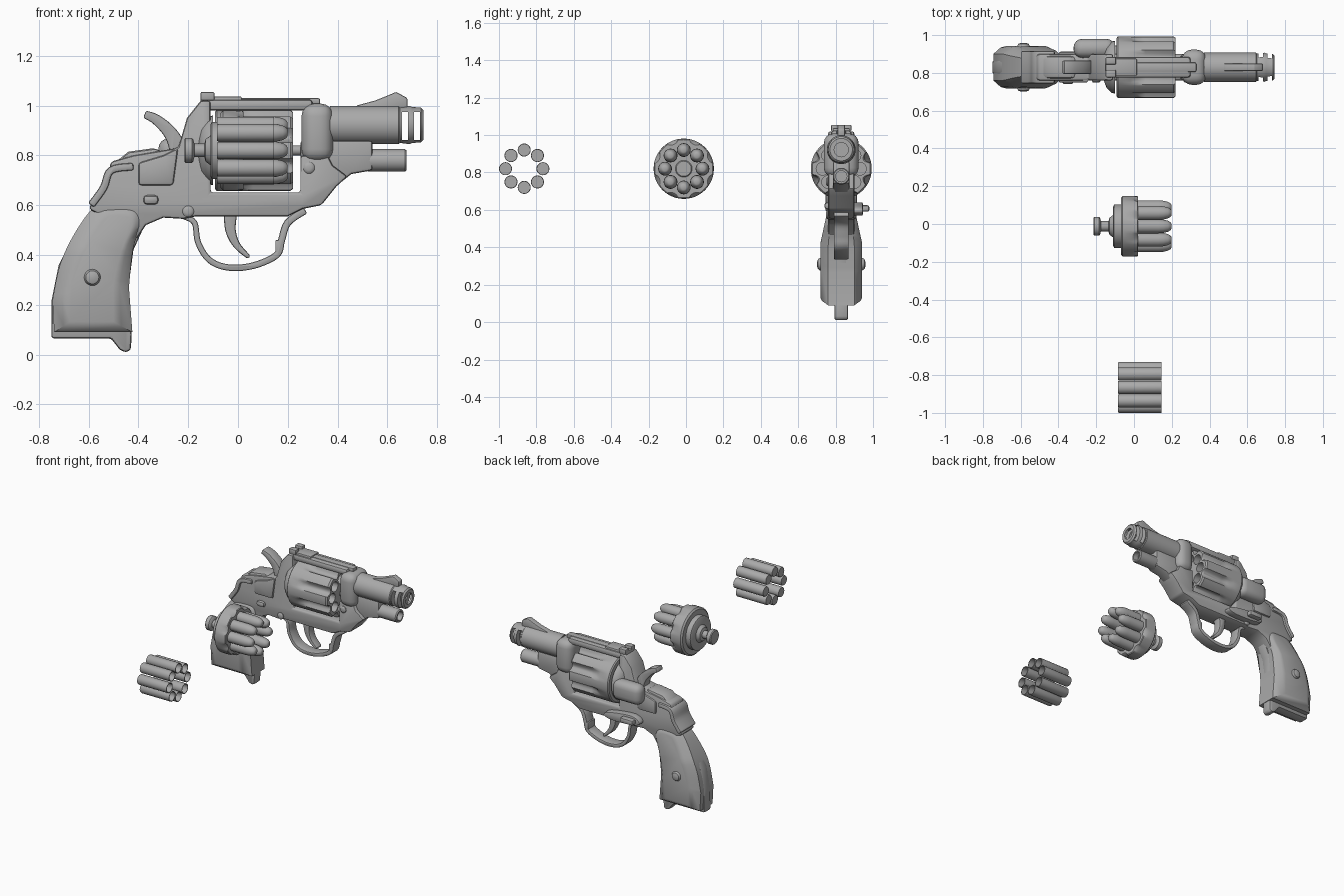
import bpy, bmesh, math
from mathutils import Vector

if "Cube" in bpy.data.objects:
    bpy.data.objects.remove(bpy.data.objects["Cube"])

GY = 0.83            # depth of the revolver's centre plane
CZ = 0.82            # height of the cylinder axis
BZ = 0.922           # height of the barrel axis
steel = bpy.data.materials.new("grey_steel")
steel.diffuse_color = (0.4, 0.4, 0.4, 1)
steel.use_nodes = True
steel.node_tree.nodes["Principled BSDF"].inputs["Base Color"].default_value = steel.diffuse_color


def make(name, bm, bevel=0, segs=2):
    bmesh.ops.recalc_face_normals(bm, faces=bm.faces)
    me = bpy.data.meshes.new(name)
    bm.to_mesh(me)
    bm.free()
    me.materials.append(steel)
    ob = bpy.data.objects.new(name, me)
    bpy.context.collection.objects.link(ob)
    if bevel:
        m = ob.modifiers.new("bevel", 'BEVEL')
        m.width, m.segments, m.limit_method = bevel, segs, 'ANGLE'
        m.angle_limit = math.radians(40)
    return ob


def loft(bm, rings):
    """Skin between equal rings of points and cap both ends."""
    vs = [[bm.verts.new(p) for p in r] for r in rings]
    n = len(vs[0])
    for a, b in zip(vs, vs[1:]):
        for i in range(n):
            j = (i + 1) % n
            bm.faces.new((a[i], a[j], b[j], b[i]))
    bm.faces.new(vs[0])
    bm.faces.new(vs[-1])


def prism(name, pts, half, y=GY, bevel=0.012, segs=2):
    """Side outline (x, z) extruded across the depth."""
    bm = bmesh.new()
    loft(bm, [[(x, y + s * half, z) for x, z in pts] for s in (-1, 1)])
    return make(name, bm, bevel, segs)


def box(name, x0, x1, z0, z1, half, y=GY, bevel=0.01, segs=2):
    return prism(name, [(x0, z0), (x1, z0), (x1, z1), (x0, z1)], half, y, bevel, segs)


def spline(pts, closed=False, n=5):
    """Smooth curve through the given points."""
    p = [Vector(q) for q in pts]
    p = [p[-1]] + p + p[:2] if closed else [p[0]] + p + [p[-1]]
    out = []
    for a, b, c, d in zip(p, p[1:], p[2:], p[3:]):
        for i in range(n):
            t = i / n
            out.append(0.5 * (2 * b + (c - a) * t + (2 * a - 5 * b + 4 * c - d) * t * t
                              + (3 * b - a - 3 * c + d) * t ** 3))
    return out if closed else out + [p[-2]]


def ribbon(name, pts, t0, t1, half, bevel=0.008):
    """Curved strip whose thickness goes from t0 to t1."""
    c = spline(pts)
    left, right = [], []
    for i, p in enumerate(c):
        d = (c[min(i + 1, len(c) - 1)] - c[max(i - 1, 0)]).normalized()
        w = Vector((-d.y, d.x)) * (t0 + (t1 - t0) * i / (len(c) - 1)) / 2
        left.append(p + w)
        right.append(p - w)
    return prism(name, left + right[::-1], half, bevel=bevel)


def turn_into(bm, prof, y, z, n=32, flute=0):
    """Turned solid along x; profile rows are (x, radius[, flute share])."""
    rings = []
    for row in prof:
        f = flute * row[2] if len(row) > 2 else 0
        ring = []
        for i in range(n):
            a = 2 * math.pi * i / n
            r = row[1] - f * max(0, -math.cos(8 * a)) ** 0.7
            ring.append((row[0], y + r * math.cos(a), z + r * math.sin(a)))
        rings.append(ring)
    loft(bm, rings)


def turned(name, prof, y=GY, z=CZ, n=32, flute=0):
    bm = bmesh.new()
    turn_into(bm, prof, y, z, n, flute)
    return make(name, bm)


def ring_of_eight(name, prof, y, ring=0.1, n=20):
    bm = bmesh.new()
    for k in range(8):
        a = k * math.pi / 4
        turn_into(bm, prof, y + ring * math.cos(a), CZ + ring * math.sin(a), n)
    return make(name, bm)


def cut(ob, cutter):
    m = ob.modifiers.new("cut", 'BOOLEAN')
    m.object, m.operation, m.solver = cutter, 'DIFFERENCE', 'EXACT'
    bpy.context.view_layer.objects.active = ob
    bpy.ops.object.modifier_apply(modifier=m.name)
    bpy.data.objects.remove(cutter)


def stud(name, x, z, r, y, out, side):
    """Domed screw head facing along the depth."""
    bm = bmesh.new()
    loft(bm, [[(x + r * k * math.cos(i * math.pi / 10), y + side * d, z + r * k * math.sin(i * math.pi / 10))
               for i in range(20)] for k, d in ((1, -0.03), (1, out * 0.4), (0.8, out * 0.8), (0.4, out))])
    return make(name, bm)


# Frame: rear body, window floor and nose
prism("frame", [(-0.11, 0.65), (0.25, 0.65), (0.25, 0.80), (0.36, 0.80), (0.38, 0.76), (0.44, 0.715),
                (0.395, 0.675), (0.335, 0.60), (0.26, 0.585), (0.2, 0.555), (-0.17, 0.555), (-0.22, 0.545),
                (-0.30, 0.55), (-0.37, 0.52), (-0.41, 0.46), (-0.55, 0.56), (-0.60, 0.585), (-0.57, 0.64),
                (-0.53, 0.69), (-0.51, 0.775), (-0.42, 0.80), (-0.24, 0.83), (-0.205, 0.95), (-0.15, 1.02),
                (-0.11, 1.02)], 0.07)
prism("frame_nose", [(0.25, 0.66), (0.38, 0.665), (0.455, 0.725), (0.54, 0.74), (0.54, 0.86), (0.25, 0.86)], 0.045)
box("top_strap", -0.15, 0.30, 0.98, 1.025, 0.055, bevel=0.015)
box("strap_rib", 0.0, 0.33, 1.0, 1.03, 0.025, bevel=0.008)
box("barrel_block", 0.255, 0.382, 0.775, 1.008, 0.093, bevel=0.05, segs=4)
prism("side_plate", [(-0.40, 0.68), (-0.26, 0.68), (-0.24, 0.83), (-0.30, 0.80), (-0.40, 0.77)], 0.082)
prism("tang_cover", [(-0.55, 0.66), (-0.40, 0.68), (-0.36, 0.76), (-0.30, 0.81), (-0.33, 0.83), (-0.44, 0.815),
                     (-0.52, 0.75)], 0.06, bevel=0.02)
ribbon("tang_lip", [(-0.59, 0.60), (-0.54, 0.67), (-0.51, 0.74), (-0.42, 0.755)], 0.03, 0.03, 0.085)

# Recoil shield behind the cylinder, with the swell on the far side
turned("recoil_shield", [(-0.16, 0.07), (-0.145, 0.11), (-0.12, 0.135), (-0.10, 0.14)])
box("shield_swell", -0.32, -0.10, 0.73, 0.87, 0.05, GY + 0.10, bevel=0.045, segs=4)
prism("cylinder_latch", spline([(-0.30, 0.60), (-0.24, 0.64), (-0.06, 0.62), (-0.02, 0.59), (-0.08, 0.57),
                                (-0.24, 0.575)], True), 0.03, GY + 0.085)
box("latch_thumb_piece", -0.27, -0.17, 0.59, 0.625, 0.025, GY + 0.125)

# Barrel, vented muzzle, sights and rod housing
barrel = turned("barrel", [(0.37, 0.077), (0.645, 0.077), (0.65, 0.072), (0.69, 0.077), (0.70, 0.072),
                           (0.735, 0.07), (0.745, 0.06)], z=BZ, n=40)
cut(barrel, turned("bore_cutter", [(0.45, 0.038), (0.80, 0.038)], z=BZ, n=24))
for x0 in (0.658, 0.706):
    cut(barrel, box("vent_cutter", x0, x0 + 0.025, BZ - 0.06, BZ + 0.052, 0.15, bevel=0))
prism("front_sight", [(0.475, 0.98), (0.475, 1.0), (0.55, 1.02), (0.60, 1.04), (0.635, 1.055), (0.68, 1.03),
                      (0.68, 0.985)], 0.02, bevel=0.006)
box("rear_sight_base", -0.15, 0.015, 1.0, 1.037, 0.045, bevel=0.006)
for s in (-1, 1):
    box("rear_sight_blade", -0.15, -0.095, 1.02, 1.055, 0.02, GY + s * 0.034, bevel=0.006)
housing = turned("rod_housing", [(0.50, 0.04), (0.53, 0.045), (0.67, 0.045), (0.677, 0.04)], z=0.78, n=28)
cut(housing, turned("housing_cutter", [(0.64, 0.03), (0.70, 0.03)], z=0.78, n=20))
turned("ejector_rod", [(0.20, 0.02), (0.26, 0.02)], n=16)

# Fluted cylinder with eight chambers
drum = turned("cylinder", [(-0.092, 0.155), (-0.085, 0.163), (-0.02, 0.163, 0), (0.02, 0.163, 0.7),
                           (0.06, 0.163, 1), (0.21, 0.163, 1), (0.22, 0.155, 1)], n=96, flute=0.028)
cut(drum, ring_of_eight("chamber_cutter", [(0.0, 0.034), (0.25, 0.034)], GY))

# Hammer, trigger and guard
ribbon("hammer", [(-0.375, 0.965), (-0.33, 0.945), (-0.28, 0.90), (-0.25, 0.85), (-0.235, 0.79)], 0.03, 0.075, 0.035)
ribbon("trigger", [(-0.03, 0.57), (-0.03, 0.50), (-0.005, 0.44), (0.045, 0.39)], 0.055, 0.016, 0.03)
ribbon("trigger_guard", [(-0.22, 0.555), (-0.175, 0.53), (-0.16, 0.45), (-0.115, 0.38), (-0.04, 0.35),
                         (0.06, 0.357), (0.155, 0.40), (0.175, 0.46), (0.20, 0.53), (0.27, 0.58)],
       0.022, 0.03, 0.04)
prism("guard_front_spur", [(0.15, 0.40), (0.175, 0.40), (0.178, 0.46), (0.15, 0.46)], 0.04, bevel=0.005)

# Grip: thin metal core and thick faceted panels
prism("grip_core", [(-0.75, 0.065), (-0.51, 0.065), (-0.475, 0.02), (-0.45, 0.008), (-0.43, 0.02), (-0.427, 0.08),
                    (-0.44, 0.27), (-0.42, 0.42), (-0.37, 0.53), (-0.56, 0.60), (-0.66, 0.48), (-0.72, 0.36),
                    (-0.748, 0.22)], 0.037)
outline = spline([(-0.745, 0.22), (-0.715, 0.36), (-0.66, 0.48), (-0.585, 0.585), (-0.52, 0.605), (-0.41, 0.60),
                  (-0.382, 0.54), (-0.42, 0.43), (-0.438, 0.27)]) + [Vector((-0.424, 0.09)), Vector((-0.738, 0.09))]


def grip_ring(inset, half):
    ring = []
    for p in outline:
        mid = -0.595 + 0.13 * max(0, (p.y - 0.2) / 0.4) ** 1.3     # centre line of the curved grip
        x = mid + (p.x - mid) * (1 - inset * 2.6)
        z = 0.34 + (p.y - 0.34) * (1 - inset)
        ring.append((x, GY + half * (1 - 0.35 * max(0, (z - 0.42) / 0.18)), z))
    return ring


bm = bmesh.new()
loft(bm, [grip_ring(i, h) for i, h in ((0.17, -0.112), (0.10, -0.105), (0, -0.07), (0, 0.07),
                                       (0.10, 0.105), (0.17, 0.112))])
make("grip_panels", bm)

# Screws and pins
for s in (-1, 1):
    stud("grip_screw", -0.585, 0.31, 0.033, GY + s * 0.105, 0.024, s)
    stud("frame_screw", -0.20, 0.575, 0.023, GY + s * 0.07, 0.012, s)
stud("nose_pin", 0.285, 0.75, 0.023, GY - 0.07, 0.012, -1)
box("side_button", -0.38, -0.32, 0.603, 0.64, 0.02, GY - 0.07, bevel=0.014)

# Speed loader holding eight rounds
LY = -0.012
turned("loader_knob", [(-0.215, 0.045), (-0.21, 0.05), (-0.185, 0.05), (-0.18, 0.045), (-0.175, 0.027),
                       (-0.135, 0.027), (-0.13, 0.045), (-0.11, 0.06)], LY)
turned("loader_hub", [(-0.11, 0.105), (-0.105, 0.115), (-0.07, 0.115)], LY, n=48)
turned("loader_disc", [(-0.07, 0.15), (-0.06, 0.161), (-0.01, 0.161), (0.018, 0.16, 1), (0.022, 0.155, 1)], LY,
       n=96, flute=0.015)
turned("loader_core", [(0, 0.045), (0.03, 0.045), (0.035, 0.04)], LY)
ring_of_eight("loader_rounds", [(0, 0.037), (0.13, 0.037), (0.155, 0.035), (0.18, 0.029), (0.195, 0.02),
                                (0.199, 0.012)], LY)

# Eight empty open cases
ring_of_eight("empty_cases", [(0.0, 0.031), (0.145, 0.031), (0.145, 0.035), (-0.078, 0.035), (-0.085, 0.032)], -0.865)

# Bake modifiers and shade smooth with sharp edges kept
for ob in list(bpy.context.scene.objects):
    bpy.ops.object.select_all(action='DESELECT')
    ob.select_set(True)
    bpy.context.view_layer.objects.active = ob
    for m in list(ob.modifiers):
        bpy.ops.object.modifier_apply(modifier=m.name)
    bpy.ops.object.shade_smooth_by_angle(angle=math.radians(35))
